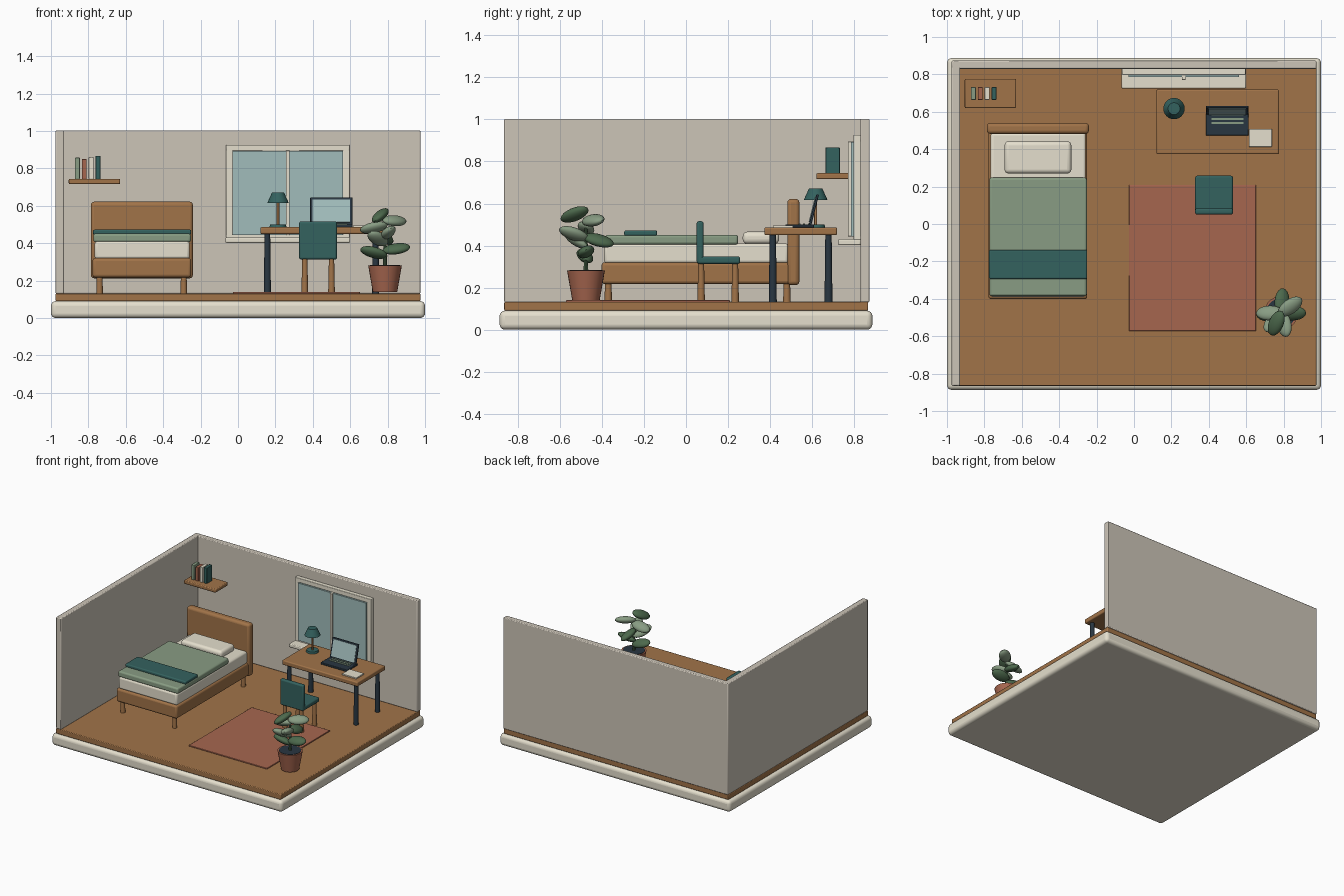
import bpy
from math import radians, cos, sin
from mathutils import Matrix, Vector

if "Cube" in bpy.data.objects:
    bpy.data.objects.remove(bpy.data.objects["Cube"])


def material(name, rgb):
    m = bpy.data.materials.new(name)
    m.diffuse_color = [(c / 255) ** 2.2 for c in rgb] + [1]
    m.use_nodes = True
    m.node_tree.nodes["Principled BSDF"].inputs["Base Color"].default_value = m.diffuse_color
    return m


CREAM = material("cream", (228, 222, 204))
WALL = material("wall_paint", (203, 195, 182))
WOOD = material("wood", (160, 115, 74))
SAGE = material("sage", (135, 155, 130))
TEAL = material("teal", (55, 98, 95))
NAVY = material("dark_slate", (45, 57, 67))
CLAY = material("clay", (165, 102, 80))
GLASS = material("pale_glass", (160, 187, 186))
LEAF = material("dark_leaf", (78, 105, 78))


def smooth(ob, mat):
    ob.data.materials.append(mat)
    bpy.ops.object.select_all(action='DESELECT')
    ob.select_set(True)
    bpy.context.view_layer.objects.active = ob
    bpy.ops.object.shade_smooth_by_angle(angle=radians(35))
    return ob


def box(name, x, y, z, mat, bevel=0.004, segments=2):
    """Bevelled box given by its (min, max) on each axis."""
    lo, hi = Vector((x[0], y[0], z[0])), Vector((x[1], y[1], z[1]))
    bpy.ops.mesh.primitive_cube_add(size=1, location=(lo + hi) / 2)
    ob = bpy.context.object
    ob.name = name
    ob.data.transform(Matrix.Diagonal((*(hi - lo), 1)))
    if bevel:
        m = ob.modifiers.new("bevel", 'BEVEL')
        m.width, m.segments = bevel, segments
    return smooth(ob, mat)


def cone(name, x, y, z, r_bottom, r_top, mat, sides=24):
    bpy.ops.mesh.primitive_cone_add(vertices=sides, radius1=r_bottom, radius2=r_top,
                                    depth=z[1] - z[0], location=(x, y, sum(z) / 2))
    bpy.context.object.name = name
    return smooth(bpy.context.object, mat)


def legs(name, xs, ys, z, r_bottom, r_top, mat):
    for x in xs:
        for y in ys:
            cone(name, x, y, z, r_bottom, r_top, mat, 16)


# Room shell
box("base", (-1, 1), (-0.887, 0.887), (0, 0.09), CREAM, 0.025, 4)
box("floor", (-0.975, 0.975), (-0.865, 0.867), (0.09, 0.132), WOOD, 0.005)
box("back_wall", (-0.975, 0.975), (0.83, 0.873), (0.13, 1.003), WALL, 0.006)
box("left_wall", (-0.975, -0.93), (-0.865, 0.873), (0.13, 1.003), WALL, 0.006)
box("rug", (-0.027, 0.652), (-0.572, 0.209), (0.13, 0.14), CLAY, 0.003)

# Window
X0, X1 = -0.064, 0.596
box("window_frame_top", (X0, X1), (0.797, 0.832), (0.892, 0.926), CREAM)
box("window_frame_bottom", (X0, X1), (0.797, 0.832), (0.42, 0.448), CREAM)
for x in ((X0, X0 + 0.036), (X1 - 0.036, X1)):
    box("window_frame_side", x, (0.797, 0.832), (0.425, 0.92), CREAM)
box("window_glass", (-0.03, 0.562), (0.785, 0.8), (0.443, 0.893), GLASS, 0)
box("window_mullion", (0.256, 0.276), (0.77, 0.8), (0.443, 0.895), CREAM, 0.003)
box("window_backing", (-0.04, 0.57), (0.8, 0.832), (0.44, 0.9), CREAM, 0)
box("window_sill", (X0 - 0.003, X1 + 0.003), (0.725, 0.832), (0.402, 0.43), CREAM, 0.006)

# Wall shelf and books
box("shelf", (-0.905, -0.63), (0.62, 0.776), (0.716, 0.744), WOOD, 0.006)
for i, (top, mat) in enumerate(((0.857, SAGE), (0.85, CLAY), (0.861, CREAM), (0.867, TEAL))):
    x = -0.872 + 0.037 * i
    box("book", (x, x + 0.026), (0.664, 0.732), (0.742, top), mat, 0.003)

# Bed
legs("bed_leg", (-0.74, -0.29), (-0.37, 0.48), (0.13, 0.24), 0.018, 0.015, WOOD)
box("bed_frame", (-0.778, -0.25), (-0.402, 0.5), (0.217, 0.32), WOOD, 0.015, 3)
box("headboard", (-0.787, -0.241), (0.482, 0.54), (0.212, 0.622), WOOD, 0.018, 3)
box("mattress", (-0.767, -0.258), (-0.39, 0.488), (0.315, 0.41), CREAM, 0.015, 3)
box("blanket", (-0.773, -0.252), (-0.385, 0.248), (0.405, 0.451), SAGE, 0.012, 3)
box("throw", (-0.775, -0.25), (-0.294, -0.138), (0.446, 0.472), TEAL, 0.008, 3)
box("pillow", (-0.692, -0.335), (0.27, 0.443), (0.408, 0.466), CREAM, 0.022, 4)

# Desk
legs("desk_leg", (0.157, 0.736), (0.413, 0.678), (0.13, 0.46), 0.019, 0.015, NAVY)
box("desk_top", (0.12, 0.775), (0.373, 0.719), (0.449, 0.486), WOOD, 0.008, 3)

# Lamp
cone("lamp_base", 0.214, 0.617, (0.484, 0.5), 0.046, 0.042, TEAL)
cone("lamp_pole", 0.214, 0.617, (0.498, 0.64), 0.007, 0.007, WOOD, 12)
cone("lamp_shade", 0.214, 0.617, (0.616, 0.671), 0.057, 0.032, TEAL)

# Laptop: base, key rows and a leaning screen
box("laptop_base", (0.385, 0.613), (0.473, 0.61), (0.485, 0.501), NAVY)
for y in (0.54, 0.562, 0.585):
    box("key_row", (0.415, 0.585), (y - 0.005, y + 0.005), (0.499, 0.504), SAGE, 0)
lid = box("laptop_screen", (-0.113, 0.113), (-0.006, 0.006), (0, 0.152), NAVY, 0.003)
display = box("laptop_display", (-0.1, 0.1), (-0.01, -0.004), (0.014, 0.14), GLASS, 0)
tilt = (Matrix.Translation((0.499, 0.59, 0.496)) @ Matrix.Rotation(radians(-14), 4, 'X'))
for ob in (lid, display):
    ob.matrix_world = tilt @ Matrix.Translation(ob.location)
box("paper", (0.614, 0.737), (0.413, 0.509), (0.485, 0.495), CREAM, 0.001)

# Chair
legs("chair_leg", (0.357, 0.5), (0.072, 0.234), (0.13, 0.32), 0.018, 0.014, WOOD)
box("chair_seat", (0.327, 0.529), (0.055, 0.258), (0.313, 0.348), TEAL, 0.01, 3)
box("chair_back", (0.327, 0.529), (0.051, 0.083), (0.314, 0.516), TEAL, 0.01, 3)

# Potted plant
PX, PY = 0.786, -0.476
cone("pot", PX, PY, (0.138, 0.281), 0.065, 0.09, CLAY, 28)
cone("soil", PX, PY, (0.275, 0.284), 0.079, 0.079, NAVY, 28)
cone("stem", PX, PY, (0.28, 0.53), 0.011, 0.006, LEAF, 10)
# azimuth, height, downward pitch in degrees, material
LEAVES = ((245, 0.548, 22, LEAF), (35, 0.52, 0, SAGE), (180, 0.483, 12, SAGE),
          (85, 0.425, 15, LEAF), (285, 0.455, -20, SAGE), (230, 0.425, -25, SAGE),
          (0, 0.37, -8, LEAF), (185, 0.35, -15, LEAF))
for az, z, pitch, mat in LEAVES:
    a = radians(az)
    bpy.ops.mesh.primitive_uv_sphere_add(segments=20, ring_count=12, radius=1)
    leaf = bpy.context.object
    leaf.name = "leaf"
    leaf.data.transform(Matrix.Diagonal((0.075, 0.042, 0.026, 1)))
    leaf.matrix_world = (Matrix.Translation((PX + 0.06 * cos(a), PY + 0.06 * sin(a), z))
                         @ Matrix.Rotation(a, 4, 'Z')
                         @ Matrix.Rotation(radians(pitch), 4, 'Y')
                         @ Matrix.Rotation(radians(25), 4, 'X'))
    smooth(leaf, mat)
